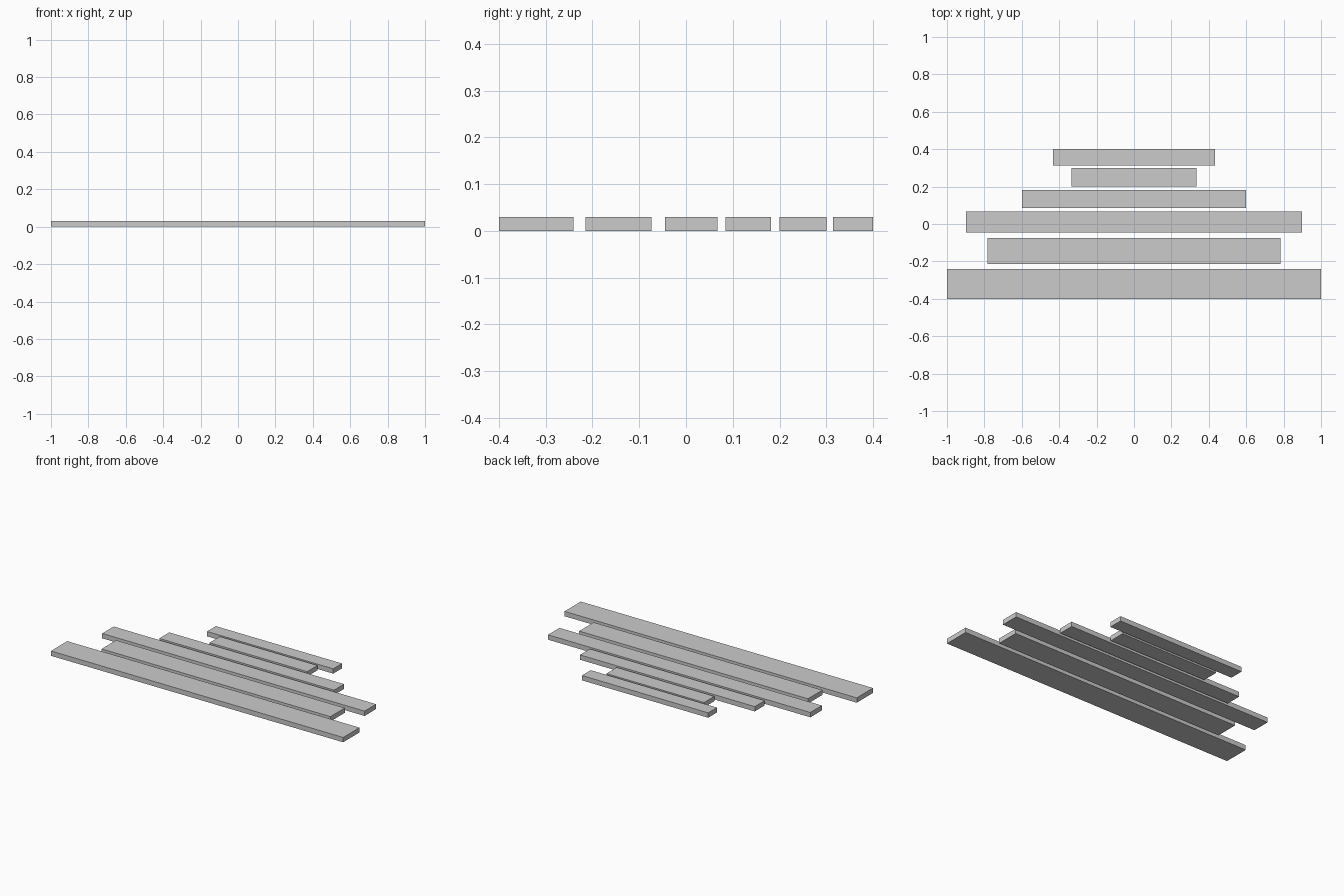
import bpy

if "Cube" in bpy.data.objects:
    bpy.data.objects.remove(bpy.data.objects["Cube"])

THICKNESS = 0.03

# Planks from front to back: half length, front edge y, back edge y
PLANKS = [
    (1.0, -0.4, -0.241),
    (0.783, -0.215, -0.074),
    (0.898, -0.045, 0.067),
    (0.598, 0.085, 0.182),
    (0.334, 0.2, 0.3),
    (0.432, 0.314, 0.4),
]


def add_plank(name, half_length, y0, y1):
    bpy.ops.mesh.primitive_cube_add(size=1, location=(0, (y0 + y1) / 2, THICKNESS / 2))
    plank = bpy.context.object
    plank.name = name
    plank.scale = (2 * half_length, y1 - y0, THICKNESS)
    bpy.ops.object.transform_apply(location=False, rotation=False, scale=True)


# Row of flat planks, centred on x = 0
for i, (half_length, y0, y1) in enumerate(PLANKS, 1):
    add_plank(f"plank_{i}", half_length, y0, y1)
